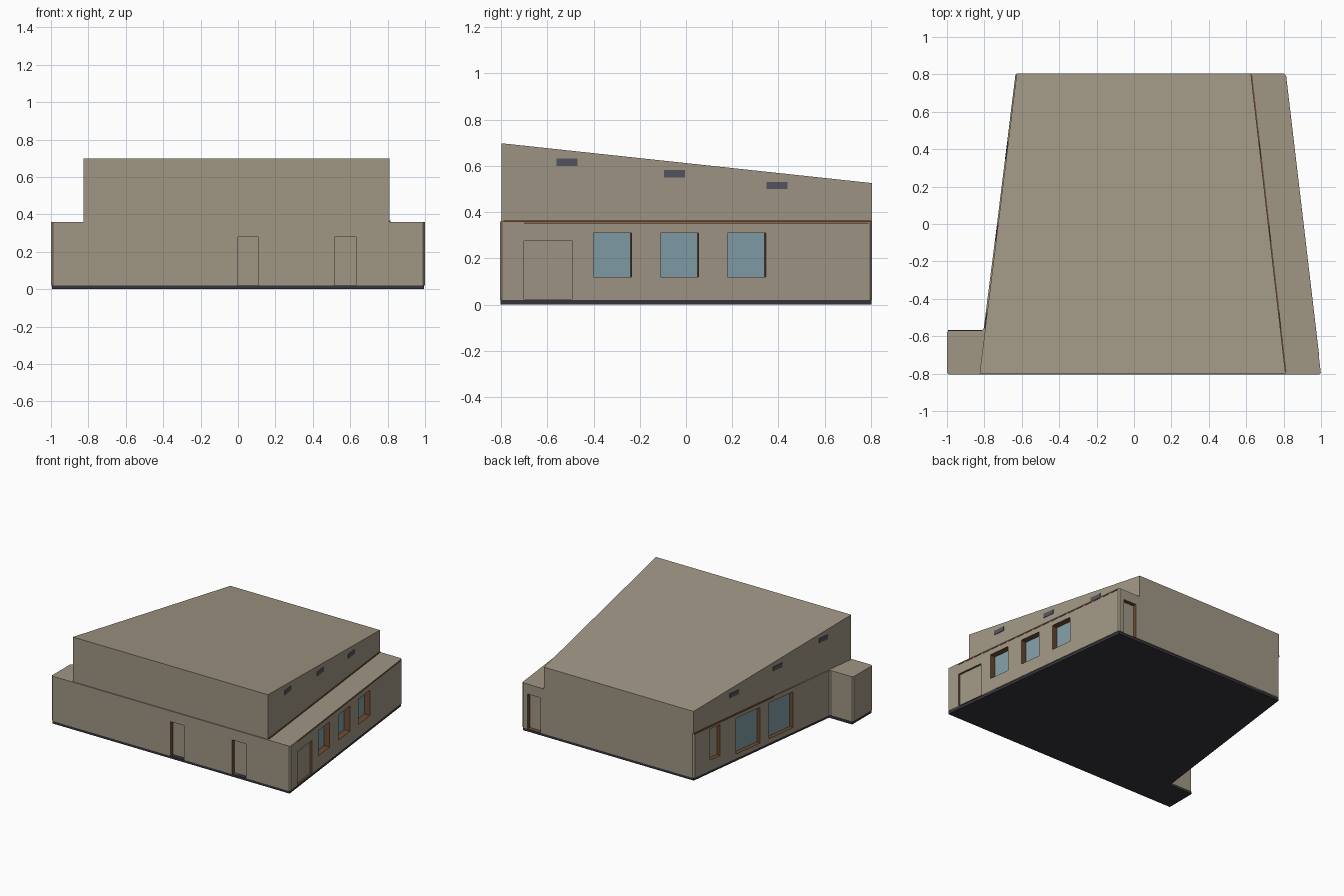
import bpy, bmesh
from mathutils import Vector

if "Cube" in bpy.data.objects:
    bpy.data.objects.remove(bpy.data.objects["Cube"])


def material(name, rgb):
    m = bpy.data.materials.new(name)
    m.diffuse_color = (*rgb, 1)
    m.use_nodes = True
    m.node_tree.nodes["Principled BSDF"].inputs["Base Color"].default_value = m.diffuse_color
    return m


WALL = material("tan wall", (0.352, 0.305, 0.231))
GLASS = material("blue glass", (0.22, 0.34, 0.385))
BROWN = material("brown trim", (0.16, 0.075, 0.033))
BASE = material("dark base", (0.035, 0.035, 0.045))
VENT = material("grey vent", (0.09, 0.09, 0.12))
MATS = [WALL, GLASS, BROWN]


def finish(name, bm, mats):
    me = bpy.data.meshes.new(name)
    bm.to_mesh(me)
    bm.free()
    for m in mats:
        me.materials.append(m)
    ob = bpy.data.objects.new(name, me)
    bpy.context.collection.objects.link(ob)
    return ob


def prism(name, pts, z0, top, mat):
    """Extruded plan outline; top is a function of y."""
    bm = bmesh.new()
    lo = [bm.verts.new((x, y, z0)) for x, y in pts]
    hi = [bm.verts.new((x, y, top(y))) for x, y in pts]
    bm.faces.new(lo[::-1])
    bm.faces.new(hi)
    n = len(pts)
    for i in range(n):
        j = (i + 1) % n
        bm.faces.new((lo[i], lo[j], hi[j], hi[i]))
    return finish(name, bm, [mat])


def chamfer(pts, d):
    """Cut each plan corner by d."""
    out = []
    for i, p in enumerate(pts):
        p = Vector(p)
        for q in (pts[i - 1], pts[(i + 1) % len(pts)]):
            out.append(p + (Vector(q) - p).normalized() * d)
    return out


def wall(bm, p0, p1, z0, z1, openings):
    """Wall from p0 to p1 with recessed openings (a, b, low, high, depth, panel)."""
    p0, p1 = Vector(p0), Vector(p1)
    d = p1 - p0
    ax = 0 if abs(d.x) > abs(d.y) else 1
    inward = Vector((-d.y, d.x)).normalized()
    ops = []
    for a, b, lo, hi, dep, m in openings:
        t = sorted(((a - p0[ax]) / d[ax], (b - p0[ax]) / d[ax]))
        ops.append((*t, lo, hi, dep, m))

    def P(t, z, dep=0):
        q = p0 + d * t + inward * dep
        return (q.x, q.y, z)

    def quad(cs, m):
        f = bm.faces.new([bm.verts.new(c) for c in cs])
        f.material_index = m

    ts = sorted({0, 1, *[v for o in ops for v in o[:2]]})
    zs = sorted({z0, z1, *[v for o in ops for v in o[2:4]]})
    for a, b in zip(ts, ts[1:]):
        for lo, hi in zip(zs, zs[1:]):
            tm, zm = (a + b) / 2, (lo + hi) / 2
            if not any(o[0] < tm < o[1] and o[2] < zm < o[3] for o in ops):
                quad((P(a, lo), P(b, lo), P(b, hi), P(a, hi)), 0)
    for a, b, lo, hi, dep, m in ops:
        ring = [(a, lo), (b, lo), (b, hi), (a, hi)]
        quad([P(t, z, dep) for t, z in ring], m)
        for i in range(4):
            u, v = ring[i], ring[(i + 1) % 4]
            quad((P(*u), P(*v), P(*v, dep), P(*u, dep)), 2)


# Plan outline of the lower storey, with a small wing at front left
Y = 0.805
plan = [(-1, -Y), (1, -Y), (0.81, Y), (-0.63, Y), (-0.805, -0.57), (-1, -0.57)]
outline = chamfer(plan, 0.01)
openings = {
    0: [(0, 0.11, 0.02, 0.28, 0.03, 0), (0.515, 0.63, 0.02, 0.28, 0.03, 0)],
    1: [(-0.7, -0.49, 0.025, 0.275, 0.015, 0)]
       + [(y, y + 0.165, 0.12, 0.31, 0.045, 1) for y in (-0.4, -0.11, 0.18)],
    2: [(0.657, 0.765, 0.02, 0.285, 0.03, 0)],
    3: [(0.54, 0.64, 0.1, 0.335, 0.03, 0),
        (0.135, 0.377, 0.055, 0.325, 0.03, 1),
        (-0.197, 0.045, 0.055, 0.325, 0.03, 1)],
}
bm = bmesh.new()
n = len(outline)
for i in range(n):
    ops = openings.get(i // 2, []) if i % 2 else []
    wall(bm, outline[i], outline[(i + 1) % n], 0.02, 0.36, ops)
bm.faces.new([bm.verts.new((p.x, p.y, 0.36)) for p in outline])
bmesh.ops.remove_doubles(bm, verts=bm.verts, dist=1e-5)
finish("lower_storey", bm, MATS)

# Dark base slab
prism("base_slab", [(x * 0.994, y * 0.996) for x, y in plan], 0,
      lambda y: 0.02, BASE)


# Upper storey with a roof sloping down to the back
def roof(y):
    return 0.698 - (y + 0.8) * 0.1075


upper = [(-0.825, -0.798), (0.81, -0.798), (0.625, Y), (-0.627, Y)]
prism("upper_storey", upper, 0.36, roof, WALL)


def plate(name, p0, p1, ya, yb, z0, z1, out, mat):
    """Thin plate lying on the sloping side line p0-p1 between two y values."""
    p0, p1 = Vector(p0), Vector(p1)
    d = p1 - p0
    a, b = (p0 + d * ((y - p0.y) / d.y) for y in (ya, yb))
    nrm = Vector((d.y, -d.x)).normalized() * out
    back = nrm * -0.5
    prism(name, [a + back, a + nrm, b + nrm, b + back], z0, lambda y: z1, mat)


# Vents and trim along both sides of the upper storey
for side, p0, p1 in (("right", upper[1], upper[2]), ("left", upper[3], upper[0])):
    for k, y in enumerate((-0.515, -0.05, 0.393)):
        s = 0.045 if side == "right" else -0.045
        z = 0.615 - 0.05 * k
        plate(f"{side}_vent_{k + 1}", p0, p1, y - s, y + s,
              z - 0.016, z + 0.016, 0.004, VENT)
plate("right_trim", upper[1], upper[2], -0.79, 0.8, 0.35, 0.366, 0.006, BROWN)
plate("left_trim", upper[3], upper[0], 0.8, -0.56, 0.348, 0.36, 0.006, BROWN)
plate("right_wall_trim", plan[1], plan[2], -0.7, 0.79, 0.348, 0.356, 0.002, BROWN)
